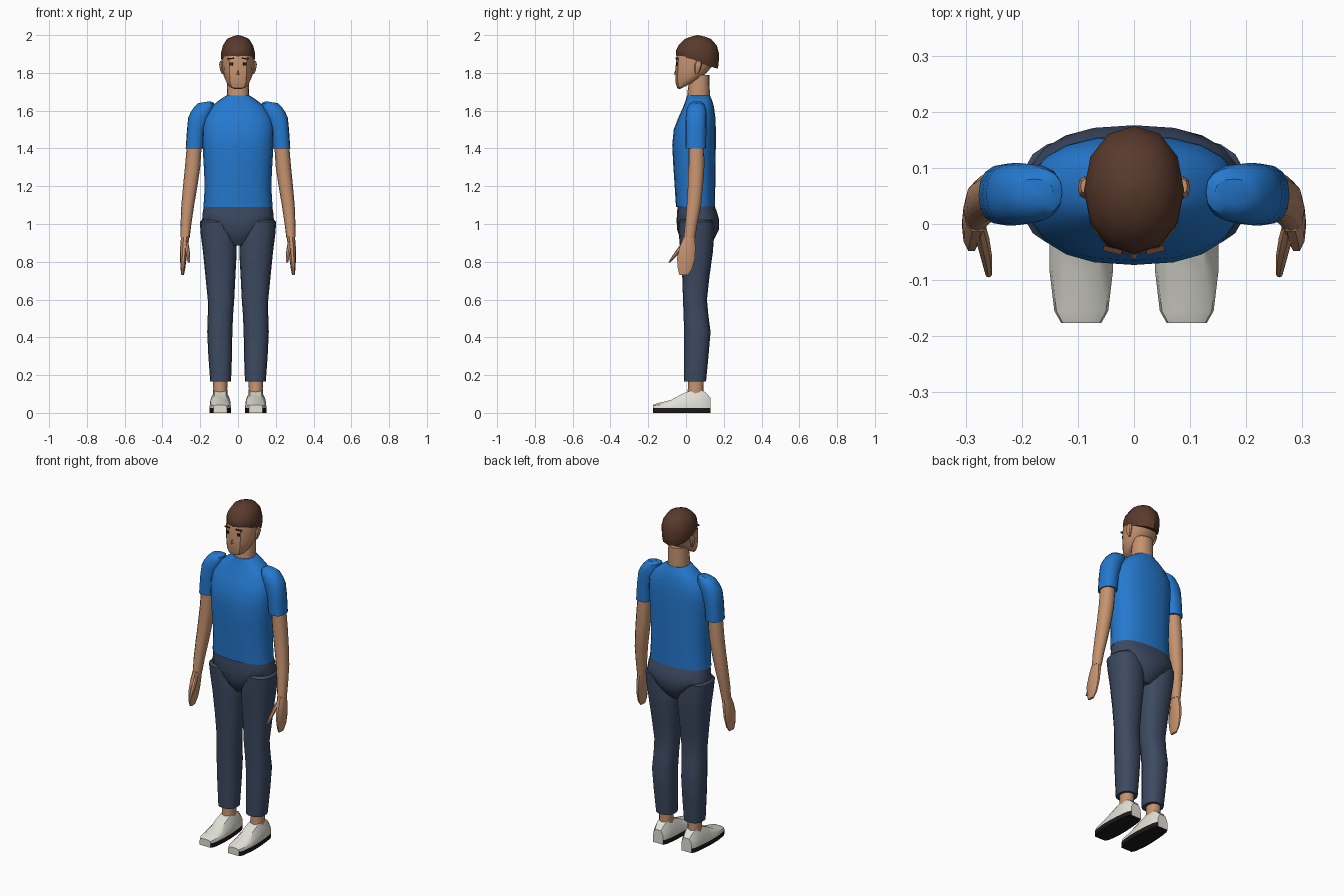
import bpy
import bmesh
from math import cos, sin, pi, radians
from mathutils import Matrix, Vector

default_cube = bpy.data.objects.get("Cube")
if default_cube:
    bpy.data.objects.remove(default_cube, do_unlink=True)


def make_material(name, red, green, blue):
    mat = bpy.data.materials.new(name)
    mat.use_nodes = True
    colour = (red, green, blue, 1)
    mat.diffuse_color = colour
    shader = next(n for n in mat.node_tree.nodes if n.type == "BSDF_PRINCIPLED")
    shader.inputs["Base Color"].default_value = colour
    shader.inputs["Roughness"].default_value = 0.8
    return mat


skin = make_material("skin", .56, .29, .16)
hair_brown = make_material("hair_brown", .1, .042, .025)
shirt_blue = make_material("shirt_blue", .018, .19, .62)
trouser_navy = make_material("trouser_navy", .046, .068, .12)
shoe_white = make_material("shoe_white", .75, .75, .68)
sole_black = make_material("sole_black", .01, .01, .01)
eye_dark = make_material("eye_dark", .015, .012, .01)

smooth_parts = []


def finish(name, bm, materials, smooth=True):
    """Turn a bmesh into a named object."""
    bmesh.ops.recalc_face_normals(bm, faces=bm.faces)
    mesh = bpy.data.meshes.new(name)
    bm.to_mesh(mesh)
    bm.free()
    for mat in materials:
        mesh.materials.append(mat)
    obj = bpy.data.objects.new(name, mesh)
    bpy.context.collection.objects.link(obj)
    if smooth:
        smooth_parts.append(obj)
    return obj


def skin_rings(rings):
    """Bridge a list of point rings and cap both ends."""
    bm = bmesh.new()
    loops = [[bm.verts.new(point) for point in ring] for ring in rings]
    count = len(loops[0])
    for low, high in zip(loops, loops[1:]):
        for i in range(count):
            j = (i + 1) % count
            bm.faces.new((low[i], low[j], high[j], high[i]))
    bm.faces.new(loops[0])
    bm.faces.new(loops[-1])
    return bm


def loft(name, mat, sections, side=1, sides=16, power=2.2, slope_axis=1):
    """Each section is (z, x low, x high, y low, y high, optional slope)."""
    rings = []
    for z, x_low, x_high, y_low, y_high, *slope in sections:
        tilt = slope[0] if slope else 0
        ring = []
        for i in range(sides):
            angle = 2 * pi * i / sides
            offset = []
            for value, half in ((cos(angle), (x_high - x_low) / 2),
                                (sin(angle), (y_high - y_low) / 2)):
                bent = abs(value) ** (2 / power)
                offset.append(half * (bent if value > 0 else -bent))
            x = (x_low + x_high) / 2 + offset[0]
            y = (y_low + y_high) / 2 + offset[1]
            ring.append((side * x, y, z + tilt * offset[slope_axis]))
        rings.append(ring)
    return finish(name, skin_rings(rings), [mat])


def central(name, mat, sections, **options):
    """Loft centred on x = 0; each section is (z, half width, y low, y high)."""
    wide = [(z, -w, w, *rest) for z, w, *rest in sections]
    return loft(name, mat, wide, **options)


def plate(name, mat, centre, size, turn=0, roll=0):
    bm = bmesh.new()
    bmesh.ops.create_cube(bm, size=1)
    bm.transform(Matrix.Translation(Vector(centre))
                 @ Matrix.Rotation(turn, 4, "Z") @ Matrix.Rotation(roll, 4, "Y")
                 @ Matrix.Diagonal((*size, 1)))
    return finish(name, bm, [mat], smooth=False)


# Shirt body and hips
central("shirt_body", shirt_blue, [
    (1.09, .183, -.053, .153), (1.2, .176, -.06, .155), (1.32, .182, -.068, .156),
    (1.42, .188, -.073, .158), (1.5, .19, -.065, .158), (1.56, .184, -.042, .156),
    (1.62, .145, -.015, .148), (1.655, .1, -.002, .138), (1.68, .062, .005, .127),
], sides=20, power=2.4)
central("hips", trouser_navy, [
    (.885, .045, .0, .11), (.92, .075, -.03, .15), (.97, .13, -.047, .174),
    (1.02, .19, -.05, .176), (1.06, .187, -.047, .165), (1.1, .18, -.045, .15),
], sides=20, power=2.4)

# Neck and head
central("neck", skin, [
    (1.64, .06, .006, .126), (1.7, .059, .008, .126), (1.79, .055, .02, .124)])
central("head", skin, [
    (1.735, .045, -.035, .05, .5), (1.75, .06, -.046, .09, .46),
    (1.785, .076, -.055, .13, .42), (1.83, .083, -.056, .15, .25),
    (1.87, .085, -.053, .16, .0), (1.93, .08, -.043, .16), (1.975, .045, .0, .12),
], sides=12, power=2.3)
central("hair", hair_brown, [
    (1.855, .084, -.05, .168, -.3), (1.875, .089, -.054, .173, -.22),
    (1.91, .089, -.052, .175, -.08), (1.945, .08, -.04, .163),
    (1.98, .058, -.005, .132), (1.993, .028, .03, .095), (2.0, .002, .06, .064),
], sides=12, power=2.1)

# Nose, a small wedge
nose = bmesh.new()
corners = [nose.verts.new(p) for p in (
    (-.01, -.05, 1.79), (.01, -.05, 1.79), (0, -.05, 1.83), (0, -.066, 1.792))]
bmesh.ops.convex_hull(nose, input=corners)
finish("nose", nose, [skin], smooth=False)


def shoe(name, side):
    """Rings run from toe to heel as (y, half width, top height)."""
    rings = []
    for y, half, top in ((-.176, .036, .047), (-.155, .048, .055), (-.08, .057, .073),
                         (-.02, .057, .106), (.03, .054, .125), (.07, .05, .13),
                         (.105, .045, .113), (.13, .034, .085)):
        sole = .027
        middle = sole + (top - sole) * .5
        outline = [(1, 0), (1, sole), (.92, middle), (.55, top - .005)]
        outline += [(-x, z) for x, z in reversed(outline)]
        rings.append([(side * .094 + half * x, y, z) for x, z in outline])
    obj = finish(name, skin_rings(rings), [shoe_white, sole_black])
    for face in obj.data.polygons:
        if face.center.z < sole and abs(face.normal.y) < .9:
            face.material_index = 1
    return obj


# Everything that comes in pairs
for side, label in ((1, "left_"), (-1, "right_")):
    loft(label + "sleeve", shirt_blue, [
        (1.4, .184, .277, -.002, .106), (1.5, .175, .27, -.003, .108),
        (1.565, .15, .264, -.002, .109, -.05), (1.605, .128, .25, .003, .107, -.2),
        (1.63, .128, .232, .014, .1, -.2), (1.645, .145, .21, .035, .08, -.15),
    ], side, power=2.4, slope_axis=0)
    loft(label + "arm", skin, [
        (.925, .256, .303, -.012, .048), (1.0, .247, .304, -.005, .06),
        (1.1, .232, .3, .004, .08), (1.2, .215, .291, .01, .09),
        (1.3, .2, .281, .012, .097), (1.45, .19, .268, .012, .096),
    ], side, sides=12)
    loft(label + "hand", skin, [
        (.73, .286, .3, -.035, .012), (.76, .28, .304, -.045, .034),
        (.82, .272, .307, -.05, .05), (.88, .264, .306, -.035, .052),
        (.93, .258, .302, -.014, .047),
    ], side, sides=10)
    loft(label + "thumb", skin, [
        (.795, .253, .265, -.095, -.084), (.835, .253, .274, -.07, -.044),
        (.875, .258, .283, -.042, -.008), (.91, .265, .287, -.015, .015),
    ], side, sides=8)
    loft(label + "leg", trouser_navy, [
        (.165, .037, .147, -.01, .106), (.3, .032, .157, -.01, .119),
        (.43, .03, .163, -.01, .13), (.52, .026, .16, -.013, .118),
        (.6, .02, .16, -.016, .111), (.72, .014, .172, -.02, .124),
        (.85, .007, .185, -.03, .142), (.95, .01, .198, -.038, .15),
        (1.01, .03, .202, -.04, .148), (1.022, .045, .19, -.03, .135),
    ], side, power=2.4)
    loft(label + "ankle", skin, [
        (.09, .056, .132, .005, .095), (.13, .057, .131, .01, .092),
        (.2, .055, .133, .01, .095)], side, sides=12)
    shoe(label + "shoe", side)
    loft(label + "ear", skin, [
        (1.795, .076, .086, .05, .065), (1.815, .076, .095, .045, .075),
        (1.845, .076, .1, .045, .085), (1.862, .08, .095, .055, .08),
    ], side, sides=8)
    plate(label + "eye", eye_dark, (side * .036, -.047, 1.847),
          (.016, .009, .014), side * radians(14))
    plate(label + "eyebrow", hair_brown, (side * .038, -.047, 1.876),
          (.034, .009, .007), side * radians(14), side * radians(4))

bpy.ops.object.select_all(action="DESELECT")
for part in smooth_parts:
    part.select_set(True)
bpy.context.view_layer.objects.active = smooth_parts[0]
bpy.ops.object.shade_smooth_by_angle(angle=radians(35))
